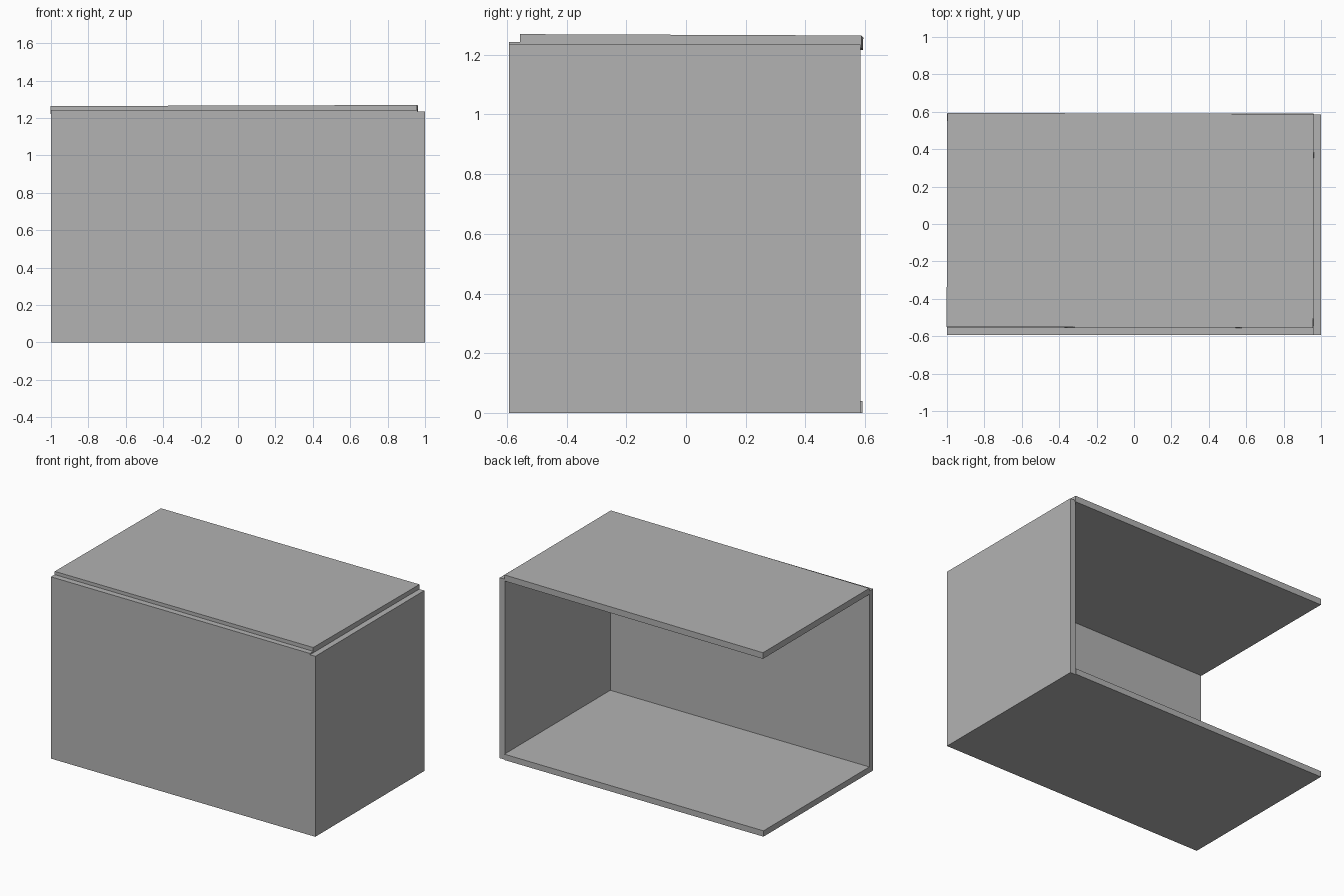
import bpy
import bmesh
from mathutils import Euler, Matrix, Vector

default = bpy.data.objects.get("Cube")
if default:
    bpy.data.objects.remove(default, do_unlink=True)

# Single plain grey for every board
GREY = (0.45, 0.45, 0.45, 1.0)
grey = bpy.data.materials.new("plain grey")
grey.use_nodes = True
grey.diffuse_color = GREY
grey.node_tree.nodes["Principled BSDF"].inputs["Base Color"].default_value = GREY


def board(name, low, high, tilt=(0, 0, 0)):
    """Flat board between two corners, turned slightly about its centre."""
    low, high = Vector(low), Vector(high)
    bm = bmesh.new()
    bmesh.ops.create_cube(bm, size=1, matrix=Matrix.Diagonal((*(high - low), 1)))
    mesh = bpy.data.meshes.new(name)
    bm.to_mesh(mesh)
    bm.free()
    mesh.materials.append(grey)
    obj = bpy.data.objects.new(name, mesh)
    obj.location = (low + high) / 2
    obj.rotation_euler = Euler(tilt)
    bpy.context.collection.objects.link(obj)
    return obj


T = 0.04            # board thickness
FRONT, BACK = -0.593, 0.591
INNER_X = 1 - T     # inside face of the side panel

# Base and upright panels; the back and the -x side stay open
board("base_board", (-1, FRONT + T, 0), (INNER_X, BACK, T))
board("front_panel", (-1, FRONT, 0), (INNER_X, FRONT + T, 1.243))
board("side_panel", (INNER_X, FRONT, 0), (1, 0.585, 1.234))

# Top board sits a touch crooked between the panels
board("top_board", (-1, FRONT + T, 1.222), (INNER_X, BACK, 1.264),
      tilt=(-0.004, -0.003, -0.003))
